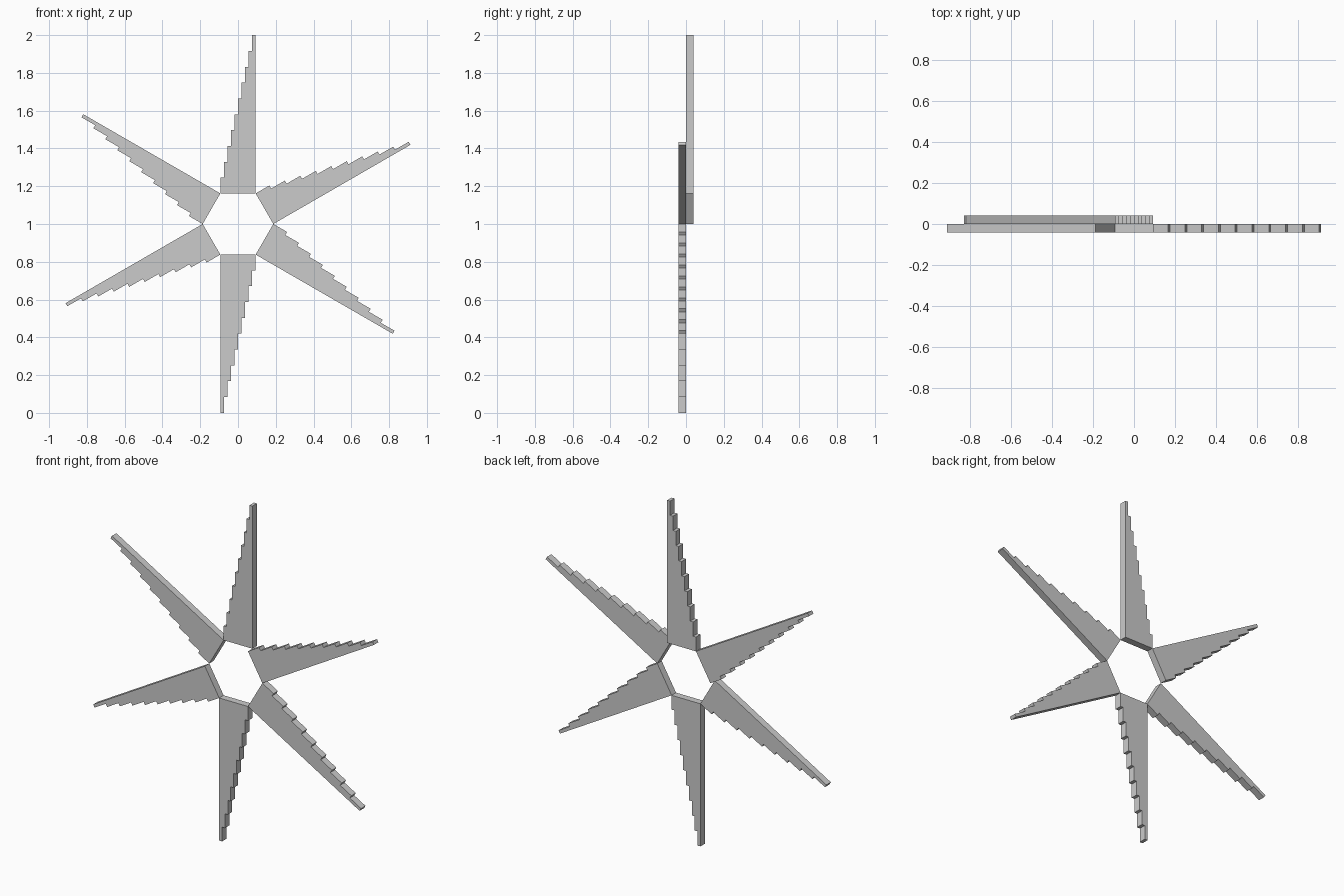
import bpy, bmesh
from math import radians, sqrt
from mathutils import Matrix

if "Cube" in bpy.data.objects:
    bpy.data.objects.remove(bpy.data.objects["Cube"])

SIDE = 0.187                 # hexagon side = blade root width
ROOT = SIDE * sqrt(3) / 2    # hexagon apothem
STEPS = 10
THICK = 0.041


def blade_profile():
    """Straight right edge, staircase left edge, rising from the hexagon."""
    h, w = (1 - ROOT) / STEPS, SIDE / STEPS
    pts = [(SIDE / 2, ROOT), (SIDE / 2, 1.0)]
    for i in reversed(range(STEPS)):
        x = -SIDE / 2 + i * w
        pts += [(x, ROOT + (i + 1) * h), (x, ROOT + i * h)]
    return pts


def add_blade(name, angle, y0):
    bm = bmesh.new()
    face = bm.faces.new([bm.verts.new((x, y0, z)) for x, z in blade_profile()])
    ext = bmesh.ops.extrude_face_region(bm, geom=[face])
    verts = [v for v in ext["geom"] if isinstance(v, bmesh.types.BMVert)]
    bmesh.ops.translate(bm, verts=verts, vec=(0, THICK, 0))
    bmesh.ops.recalc_face_normals(bm, faces=bm.faces)
    # Clockwise turn seen from the front, then lift the hub to z = 1
    bm.transform(Matrix.Translation((0, 0, 1)) @ Matrix.Rotation(radians(angle), 4, 'Y'))
    mesh = bpy.data.meshes.new(name)
    bm.to_mesh(mesh)
    bm.free()
    bpy.context.collection.objects.link(bpy.data.objects.new(name, mesh))


# Two blades sit in the back layer, four in the front layer
names = ["top", "upper_right", "lower_right", "bottom", "lower_left", "upper_left"]
for i, name in enumerate(names):
    back = name in ("top", "upper_left")
    add_blade(name + "_blade", 60 * i, 0 if back else -THICK)
